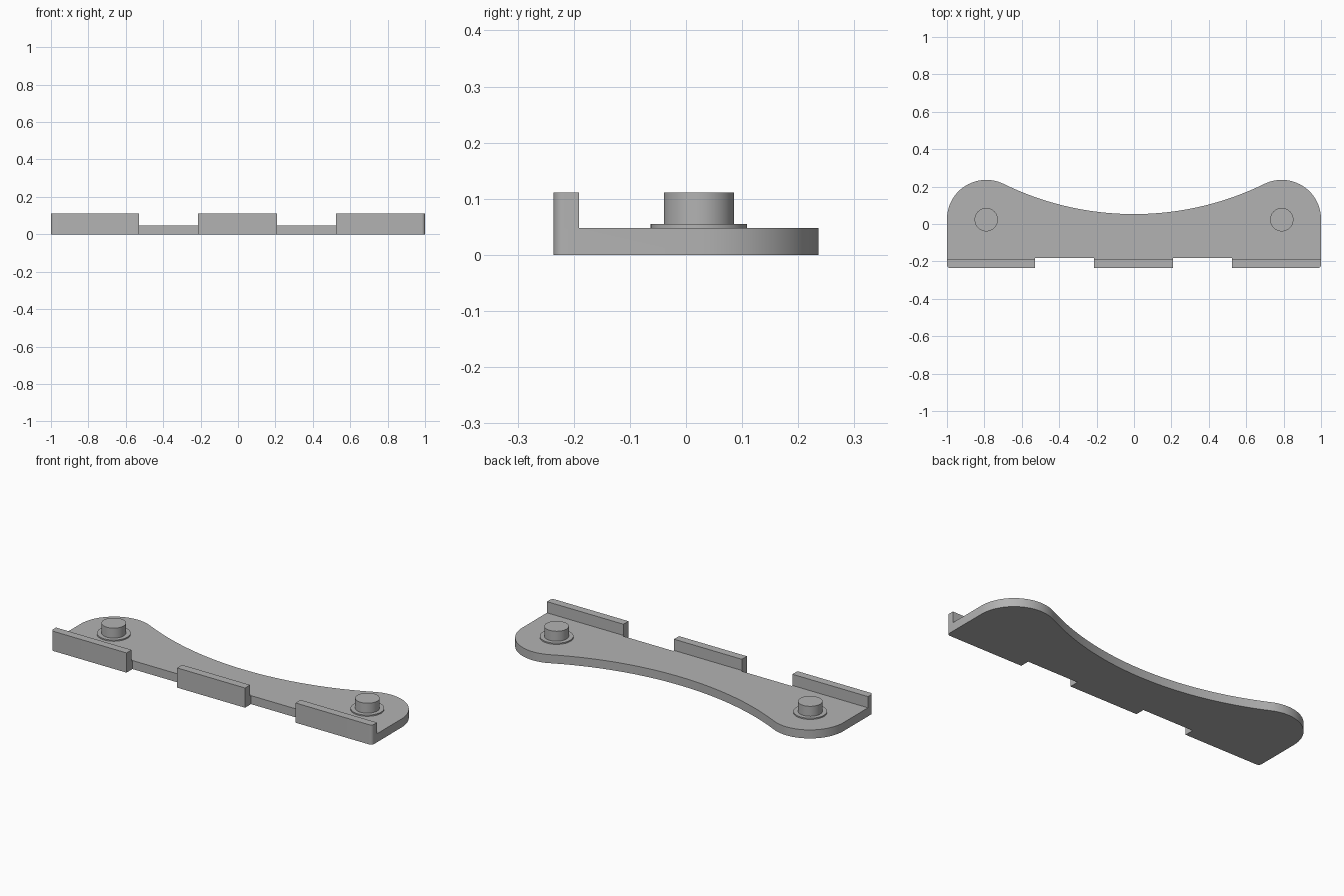
import bpy, bmesh
from math import sin, cos, pi, radians, atan2, hypot
from mathutils import Vector

cube = bpy.data.objects.get("Cube")
if cube:
    bpy.data.objects.remove(cube, do_unlink=True)

grey = bpy.data.materials.new("plain grey")
grey.use_nodes = True
colour = (0.45, 0.45, 0.45, 1)
grey.diffuse_color = colour
grey.node_tree.nodes["Principled BSDF"].inputs["Base Color"].default_value = colour

PLATE_TOP, WALL_TOP = 0.048, 0.111
FRONT, WALL_BACK, NOTCH = -0.236, -0.191, -0.183
LOBE_X, LOBE_Y, LOBE_R = 0.79, 0.026, 0.21
WAIST = 0.053          # back edge at the middle


def finish(bm, name):
    bmesh.ops.recalc_face_normals(bm, faces=bm.faces[:])
    mesh = bpy.data.meshes.new(name)
    bm.to_mesh(mesh)
    bm.free()
    mesh.materials.append(grey)
    mesh.shade_smooth()
    mesh.set_sharp_from_angle(angle=radians(30))
    obj = bpy.data.objects.new(name, mesh)
    bpy.context.collection.objects.link(obj)
    return obj


def arc(cx, cy, r, start, end, steps):
    angles = [start + (end - start) * i / steps for i in range(steps + 1)]
    return [(cx + r * cos(a), cy + r * sin(a)) for a in angles]


def outline():
    # concave back curve, tangent to both round lobes
    d = WAIST - LOBE_Y
    big = (LOBE_X ** 2 + d * d - LOBE_R ** 2) / (2 * (LOBE_R - d))
    cy = WAIST + big
    lean = atan2(cy - LOBE_Y, -LOBE_X)      # right lobe towards the big centre
    half = atan2(LOBE_X, cy - LOBE_Y)
    f = 0.018                               # rounded front corners
    pts = arc(-1 + f, FRONT + f, f, pi, 1.5 * pi, 6)
    for a, b in ((-0.529, -0.214), (0.209, 0.524)):
        pts += [(a, FRONT), (a, NOTCH), (b, NOTCH), (b, FRONT)]
    pts += arc(1 - f, FRONT + f, f, -pi / 2, 0, 6)
    pts += arc(LOBE_X, LOBE_Y, LOBE_R, 0, lean, 28)
    pts += arc(0, cy, big, -pi / 2 + half, -pi / 2 - half, 48)[1:-1]
    pts += arc(-LOBE_X, LOBE_Y, LOBE_R, pi - lean, pi, 28)
    return pts


# base plate, with three upright lips raised from its front tabs
bm = bmesh.new()
base = bm.faces.new([bm.verts.new((x, y, 0)) for x, y in outline()])
side = bmesh.ops.extrude_face_region(bm, geom=[base], use_keep_orig=True)["geom"]
bmesh.ops.translate(bm, vec=(0, 0, PLATE_TOP),
                    verts=[g for g in side if isinstance(g, bmesh.types.BMVert)])
bmesh.ops.recalc_face_normals(bm, faces=bm.faces[:])
bmesh.ops.bisect_plane(bm, geom=bm.verts[:] + bm.edges[:] + bm.faces[:],
                       plane_co=(0, WALL_BACK, 0), plane_no=(0, 1, 0))
tabs = [f for f in bm.faces if f.normal.z > 0.9
        and f.calc_center_median().y < WALL_BACK - 0.001]
raised = bmesh.ops.extrude_face_region(bm, geom=tabs)["geom"]
bmesh.ops.translate(bm, vec=(0, 0, WALL_TOP - PLATE_TOP),
                    verts=[g for g in raised if isinstance(g, bmesh.types.BMVert)])
bmesh.ops.dissolve_limit(bm, angle_limit=radians(0.1),
                         verts=bm.verts[:], edges=bm.edges[:])
finish(bm, "base_plate_with_lips")

# round pegs, each standing on a thin collar
STEPS = 48
profile = [(0.086, PLATE_TOP), (0.086, 0.055), (0.0625, 0.055), (0.0625, WALL_TOP)]
for name, sign in (("left_peg", 1), ("right_peg", -1)):
    bm = bmesh.new()
    rings = [[bm.verts.new((sign * LOBE_X + r * cos(2 * pi * i / STEPS),
                            LOBE_Y - 0.003 + r * sin(2 * pi * i / STEPS), z))
              for i in range(STEPS)] for r, z in profile]
    for low, high in zip(rings, rings[1:]):
        for i in range(STEPS):
            j = (i + 1) % STEPS
            bm.faces.new((low[i], low[j], high[j], high[i]))
    bm.faces.new(rings[-1])
    finish(bm, name)
